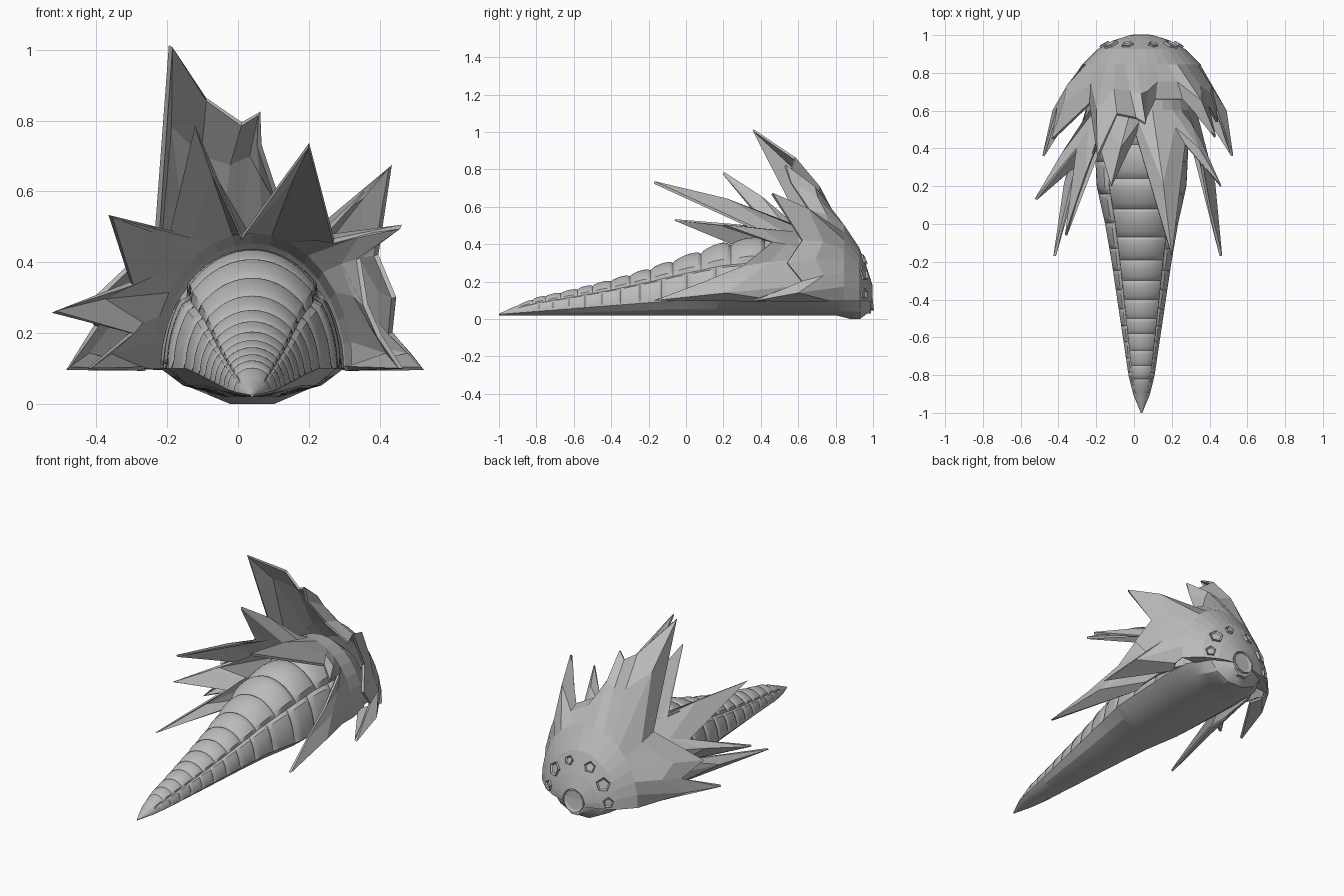
import bpy, bmesh, math
from mathutils import Vector

if "Cube" in bpy.data.objects:
    bpy.data.objects.remove(bpy.data.objects["Cube"])

CX = 0.04   # the body axis sits slightly off centre

grey = bpy.data.materials.new("stone_grey")
grey.diffuse_color = (0.5, 0.5, 0.5, 1)
grey.use_nodes = True
grey.node_tree.nodes["Principled BSDF"].inputs["Base Color"].default_value = grey.diffuse_color


def finish(name, bm, smooth=None, solid=0):
    bmesh.ops.recalc_face_normals(bm, faces=bm.faces)
    me = bpy.data.meshes.new(name)
    bm.to_mesh(me)
    bm.free()
    ob = bpy.data.objects.new(name, me)
    bpy.context.collection.objects.link(ob)
    me.materials.append(grey)
    if solid:
        m = ob.modifiers.new("thickness", "SOLIDIFY")
        m.thickness, m.offset = solid, 0
    if smooth:
        bpy.ops.object.select_all(action="DESELECT")
        ob.select_set(True)
        bpy.context.view_layer.objects.active = ob
        bpy.ops.object.shade_smooth_by_angle(angle=math.radians(smooth))
    return ob


# ---- segmented body: (y, half width, top z)
PROFILE = [(-1, .004, .028), (-.9, .045, .075), (-.8, .07, .115), (-.6, .10, .16),
           (-.4, .13, .21), (-.2, .16, .27), (0, .195, .34), (.2, .24, .41),
           (.4, .25, .44), (.6, .26, .43), (.8, .25, .36), (.93, .18, .26), (.99, .07, .17)]
BANDS = [-.9, -.82, -.75, -.67, -.58, -.5, -.4, -.3, -.19, -.07, .08, .24, .42, .62]


def body_size(y):
    for a, b in zip(PROFILE, PROFILE[1:]):
        if y <= b[0]:
            t = (y - a[0]) / (b[0] - a[0])
            return a[1] + (b[1] - a[1]) * t, a[2] + (b[2] - a[2]) * t
    return PROFILE[-1][1:]


def bulge(t, low, amount, power):
    return low + amount * max(0, math.sin(math.pi * (t % 1))) ** power


stations = [(-1, None), (-.96, None), (-.93, None)]
for a, b in zip(BANDS, BANDS[1:]):
    stations += [(a + (b - a) * k / 10, k / 10) for k in range(10)]
stations += [(y, None) for y in (.62, .7, .8, .88, .93, .97, .99)]

bm = bmesh.new()
rings = []
DOME = 36
for y, t in stations:
    w, top = body_size(y)
    edge = min(0.1, 0.025 + 0.07 * (y + 1) / 0.9, top - 0.002)
    base = 0.02 if y < .85 else 0.0
    if y > .95:
        base = 0.03
    ring = []
    for i in range(DOME + 1):
        a = math.pi * i / DOME
        s = 1
        if t is not None:
            high = min(i, DOME - i)
            # side plates are staggered half a band from the back plates
            if high == 0:
                s = .99
            elif high < 8:
                s = bulge(t + 0.5, .935, .06, .3)
            elif high == 8:
                s = .935
            else:
                s = bulge(t, .93, .08, .5)
        ring.append(bm.verts.new((CX + w * s * math.cos(a), y,
                                  edge + (top - edge) * s * math.sin(a))))
    for f, z in ((-.75, .4), (-.3, 0), (.3, 0), (.75, .4)):
        ring.append(bm.verts.new((CX + f * w, y, base + (edge - base) * z)))
    rings.append(ring)
for r, q in zip(rings, rings[1:]):
    for i in range(len(r)):
        j = (i + 1) % len(r)
        bm.faces.new((r[i], r[j], q[j], q[i]))
bm.faces.new(rings[0])
bm.faces.new(rings[-1])
finish("segmented_body", bm, smooth=24)


# ---- mane sheets: elliptical rings opening backwards into spikes and notches
def mane(name, levels, ends, curve, underside):
    bm = bmesh.new()
    n = len(ends)
    rows = []
    for y, w, h in levels:
        rows.append([bm.verts.new((CX - w * math.cos(math.pi * i / (n - 1)), y,
                                   0.1 + h * math.sin(math.pi * i / (n - 1))))
                     for i in range(n)])
    # outward-bowed row halfway along every spike
    mid = []
    for v, e in zip(rows[-1], ends):
        end = Vector(e)
        half = v.co.lerp(end, .5)
        out = Vector((half.x - CX, 0, half.z - 0.1)).normalized()
        mid.append(bm.verts.new(half + out * curve * (end - v.co).length))
    rows.append(mid)
    rows.append([bm.verts.new(e) for e in ends])
    for r, q in zip(rows, rows[1:]):
        for i in range(n - 1):
            bm.faces.new((r[i], r[i + 1], q[i + 1], q[i]))
    if underside:
        for r, q in zip(rows[:-2], rows[1:-2]):
            bm.faces.new((r[0], q[0], q[-1], r[-1]))
    finish(name, bm, solid=0.014)


mane("outer_mane",
     [(.99, .07, .08), (.965, .15, .16), (.92, .23, .28), (.84, .31, .40)],
     [(-.26, .70, .10), (-.48, .36, .10), (-.40, .62, .22), (-.43, .45, .27),
      (-.23, .64, .46), (-.19, .36, 1.01), (-.09, .58, .86), (.01, .56, .79),
      (.06, .53, .82), (.06, .56, .73), (.11, .66, .58), (.26, .66, .50),
      (.43, .46, .67), (.39, .62, .42), (.44, .54, .30), (.43, .62, .2),
      (.52, .36, .10), (.30, .70, .10)], .1, True)

mane("inner_mane",
     [(.86, .20, .25), (.72, .27, .36), (.6, .29, .39)],
     [(-.27, .35, .10), (-.42, -.17, .10), (-.30, .32, .20), (-.52, .13, .26),
      (-.30, .40, .34), (-.36, -.06, .53), (-.19, .45, .47), (-.12, .2, .78),
      (.01, .47, .47), (.2, -.17, .73), (.27, .42, .46), (.46, .2, .50),
      (.34, .46, .41), (.36, .3, .28), (.40, .08, .19), (.46, -.17, .10),
      (.31, .4, .10)], .04, False)


# ---- recessed rims on the face
def rim(name, pos, normal, radius, sides, depth):
    bm = bmesh.new()
    bmesh.ops.create_circle(bm, cap_ends=True, segments=sides, radius=radius)
    face = bm.faces[:][0]
    out = bmesh.ops.extrude_face_region(bm, geom=[face])
    bmesh.ops.translate(bm, vec=(0, 0, depth),
                        verts=[v for v in out["geom"] if isinstance(v, bmesh.types.BMVert)])
    top = [f for f in out["geom"] if isinstance(f, bmesh.types.BMFace)]
    bmesh.ops.inset_region(bm, faces=top, thickness=radius * 0.25)
    bmesh.ops.translate(bm, vec=(0, 0, -depth * 0.4), verts=top[0].verts[:])
    ob = finish(name, bm)
    ob.location = pos
    ob.rotation_euler = Vector(normal).to_track_quat("Z", "Y").to_euler()


rim("nose_disc", (CX, .982, .11), (0, 1, 0.1), .065, 10, .016)
for k, (deg, size) in enumerate([(8, .03), (38, .04), (72, .026), (112, .032),
                                 (145, .04), (172, .03)]):
    c, s = math.cos(math.radians(deg)), math.sin(math.radians(deg))
    rim(f"eye_{k + 1}", (CX + .19 * c, .937, .105 + .22 * s), (.5 * c, .85, .4 * s), size, 5, .022)
